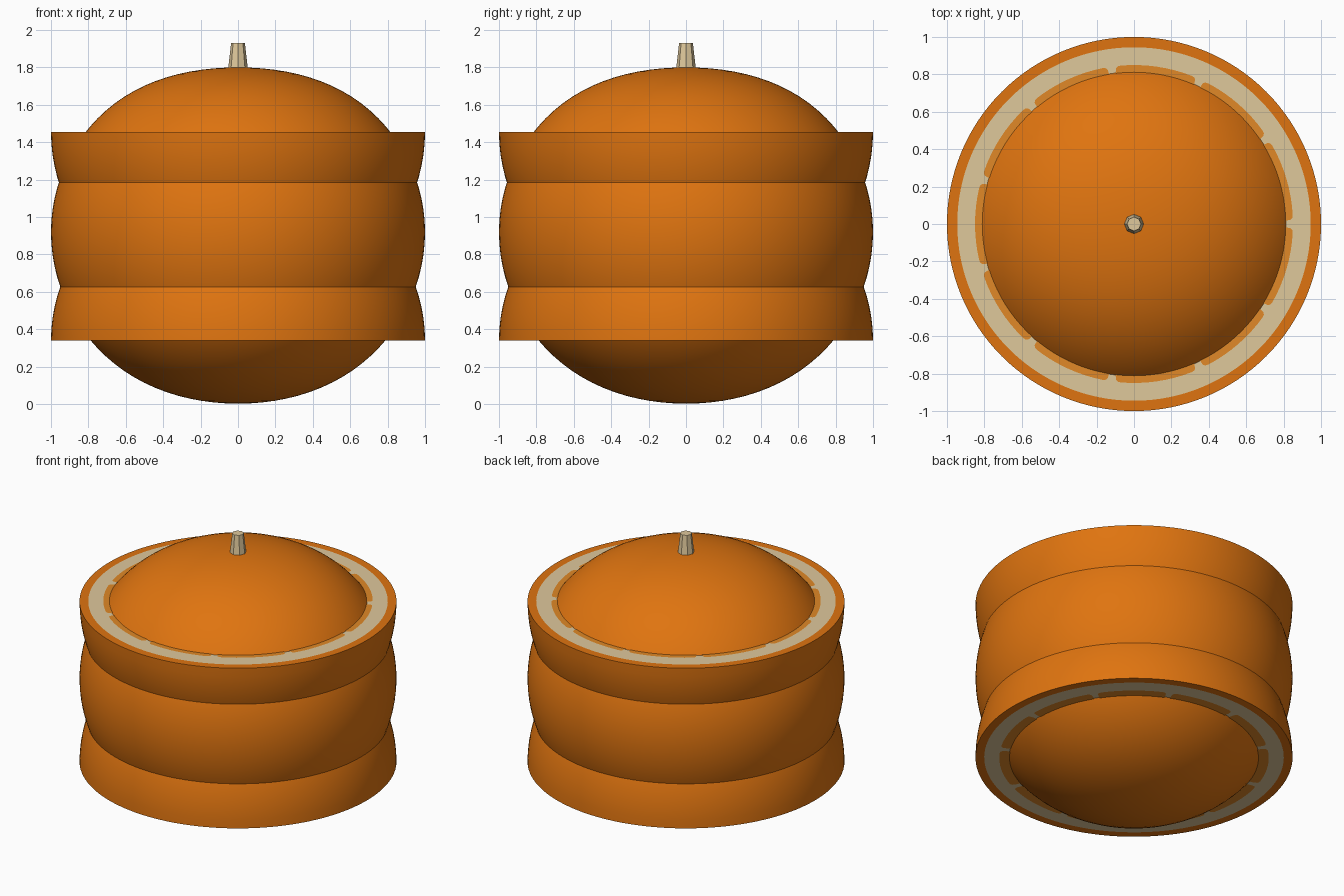
import bpy, bmesh, math

cube = bpy.data.objects.get("Cube")
if cube:
    bpy.data.objects.remove(cube, do_unlink=True)


def material(name, rgb):
    m = bpy.data.materials.new(name)
    m.use_nodes = True
    m.diffuse_color = (*rgb, 1)
    m.node_tree.nodes["Principled BSDF"].inputs["Base Color"].default_value = (*rgb, 1)
    return m


PEEL = material("orange peel", (0.74, 0.175, 0.005))
PITH = material("cream pith", (0.74, 0.58, 0.33))
FLESH = material("orange flesh", (0.75, 0.25, 0.02))

MID, TOP_CUT, LOW_CUT = 0.92, 1.455, 0.34
PITH_R, FLESH_R = 0.945, 0.85


def finish(name, bm, mats, smooth=True):
    mesh = bpy.data.meshes.new(name)
    bm.to_mesh(mesh)
    bm.free()
    for m in mats:
        mesh.materials.append(m)
    ob = bpy.data.objects.new(name, mesh)
    bpy.context.collection.objects.link(ob)
    if smooth:
        bpy.ops.object.select_all(action='DESELECT')
        ob.select_set(True)
        bpy.context.view_layer.objects.active = ob
        bpy.ops.object.shade_smooth_by_angle(angle=math.radians(35))
    return ob


def hemisphere(side, steps=24):
    """Squashed half profile from the equator to a flattened pole."""
    stretch, flat = (0.925, 0.045) if side > 0 else (0.945, 0.027)
    pts = []
    for i in range(steps + 1):
        t = math.pi / 2 * i / steps
        s = math.sin(t)
        pts.append((math.cos(t), side * (stretch * s - flat * s ** 6)))
    pts[-1] = (0, pts[-1][1])
    return pts


def lathe(profile, z0):
    bm = bmesh.new()
    vs = [bm.verts.new((r, 0, z + z0)) for r, z in profile]
    edges = [bm.edges.new(pair) for pair in zip(vs, vs[1:])]
    bmesh.ops.spin(bm, geom=vs + edges, cent=(0, 0, 0), axis=(0, 0, 1),
                   angle=math.tau, steps=128, use_merge=True)
    bmesh.ops.remove_doubles(bm, verts=bm.verts, dist=1e-4)
    bmesh.ops.recalc_face_normals(bm, faces=bm.faces)
    return bm


def half_fruit(name, z0, side):
    # Peel with a cut face; pith is the flat disc inside the peel rim
    bm = lathe([(0, 0), (PITH_R, 0)] + hemisphere(side), z0)
    for f in bm.faces:
        c = f.calc_center_median()
        flat = abs(c.z - z0) < 1e-5
        f.material_index = int(flat and c.xy.length < PITH_R)
    finish(name, bm, [PEEL, PITH])

    # Eleven wedge segments with rounded outer corners, laid on the pith
    bm = bmesh.new()
    count, gap = 11, 0.019
    corner = [(0.035, 0), (0.012, 0.004), (0.003, 0.014), (0, 0.03)]
    for k in range(count):
        a0 = math.tau * k / count
        half = math.pi / count
        left = [(0.12, gap / 0.12)]
        left += [(FLESH_R - dr, (gap + off) / FLESH_R) for dr, off in corner]
        start = left[-1][1]
        arc = [(FLESH_R, start + (2 * half - 2 * start) * i / 8) for i in range(1, 8)]
        right = [(r, 2 * half - a) for r, a in reversed(left)]
        loop = [bm.verts.new((r * math.cos(a0 + a), r * math.sin(a0 + a),
                              z0 - side * 0.003)) for r, a in left + arc + right]
        face = bm.faces.new(loop)
        face.normal_update()
        if face.normal.z * side > 0:
            face.normal_flip()
    finish(name + "_segments", bm, [FLESH], smooth=False)


# Whole fruit in the middle
whole = hemisphere(-1)[::-1] + hemisphere(1)[1:]
finish("whole_fruit", lathe(whole, MID), [PEEL])

# Cut halves, one facing up and one facing down
half_fruit("upper_half", TOP_CUT, -1)
half_fruit("lower_half", LOW_CUT, 1)

# Stem
bm = bmesh.new()
bmesh.ops.create_cone(bm, cap_ends=True, segments=8, radius1=0.054, radius2=0.037, depth=0.15)
bmesh.ops.translate(bm, verts=bm.verts, vec=(0, 0, 1.855))
finish("stem", bm, [PITH], smooth=False)
